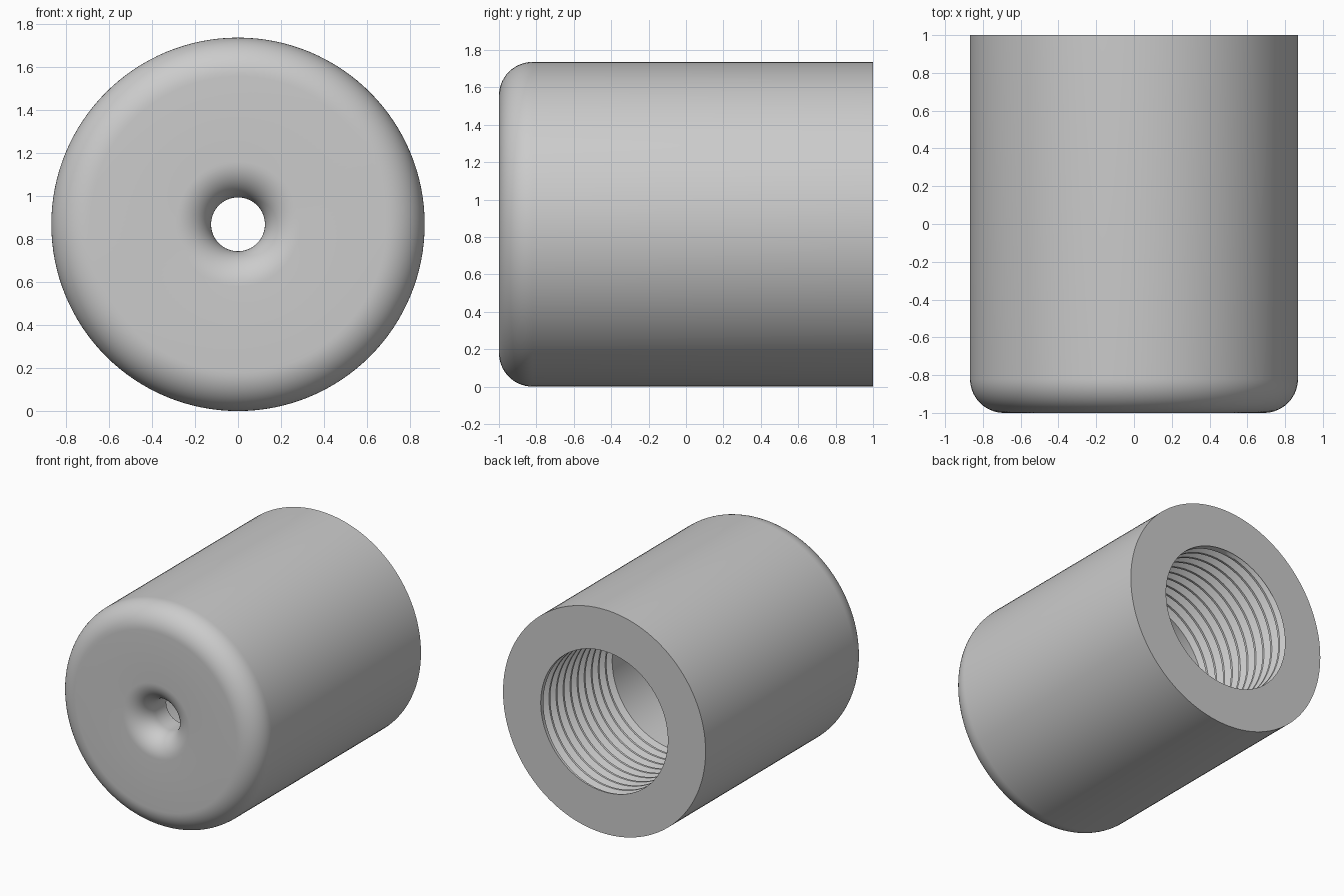
import bpy, bmesh
from math import sin, cos, pi, floor, ceil

cube = bpy.data.objects.get("Cube")
if cube:
    bpy.data.objects.remove(cube)

SEG = 128          # steps around the axis
R = 0.868          # outer radius and height of the axis
BORE = 0.545       # bore radius at the thread crests
BACK, THREAD_END, FLOOR = 1.0, 0.1, -0.7
PITCH, DEPTH = 0.086, 0.045


def point(r, y, i):
    a = 2 * pi * i / SEG
    return (r * sin(a), y, R + r * cos(a))


def arc(cr, cy, rad, start, end, n=14):
    """Rounded corner as (radius, y) points."""
    steps = [start + (end - start) * k / n for k in range(n + 1)]
    return [(cr + rad * cos(a), cy + rad * sin(a)) for a in steps]


bm = bmesh.new()


def skin(columns):
    """Join neighbouring columns of vertices with quads."""
    for a, b in zip(columns, columns[1:]):
        for k in range(len(a) - 1):
            bm.faces.new((a[k], a[k + 1], b[k + 1], b[k]))


# Turned body: rear rim, rounded front, flared hole, smooth deep bore
profile = [(BORE, BACK), (R, BACK)]
profile += arc(R - 0.18, -0.82, 0.18, 0, -pi / 2)
profile += arc(0.29, -0.835, 0.165, -pi / 2, -pi)
profile += [(0.125, FLOOR), (BORE, FLOOR), (BORE, THREAD_END)]
skin([[bm.verts.new(point(r, y, i)) for r, y in profile]
      for i in range(SEG + 1)])

# Helical thread: crest, flank, root, flank for each turn
tooth = [(0, 0), (0.2, 0), (0.55, 1), (0.65, 1)]
first, last = floor(THREAD_END / PITCH) - 2, ceil(BACK / PITCH) + 1
columns = []
for i in range(SEG + 1):
    column = []
    for turn in range(first, last + 1):
        for part, cut in tooth:
            y = (turn + part + i / SEG) * PITCH
            y = min(max(y, THREAD_END), BACK)
            # the groove fades out at both ends
            fade = min(1, (y - THREAD_END) / 0.03, (BACK - y) / 0.02)
            column.append(bm.verts.new(point(BORE + DEPTH * cut * fade, y, i)))
    columns.append(column)
skin(columns)

bmesh.ops.remove_doubles(bm, verts=bm.verts, dist=0.0001)
bmesh.ops.dissolve_degenerate(bm, edges=bm.edges, dist=0.0001)
bmesh.ops.recalc_face_normals(bm, faces=bm.faces)

mesh = bpy.data.meshes.new("threaded_sleeve")
bm.to_mesh(mesh)
bm.free()
sleeve = bpy.data.objects.new("threaded_sleeve", mesh)
bpy.context.collection.objects.link(sleeve)

# Plain grey metal
grey = bpy.data.materials.new("grey")
grey.use_nodes = True
grey.diffuse_color = (0.6, 0.6, 0.6, 1)
grey.node_tree.nodes["Principled BSDF"].inputs["Base Color"].default_value = (0.6, 0.6, 0.6, 1)
mesh.materials.append(grey)

bpy.ops.object.select_all(action='DESELECT')
sleeve.select_set(True)
bpy.context.view_layer.objects.active = sleeve
bpy.ops.object.shade_smooth_by_angle(angle=pi / 6)
